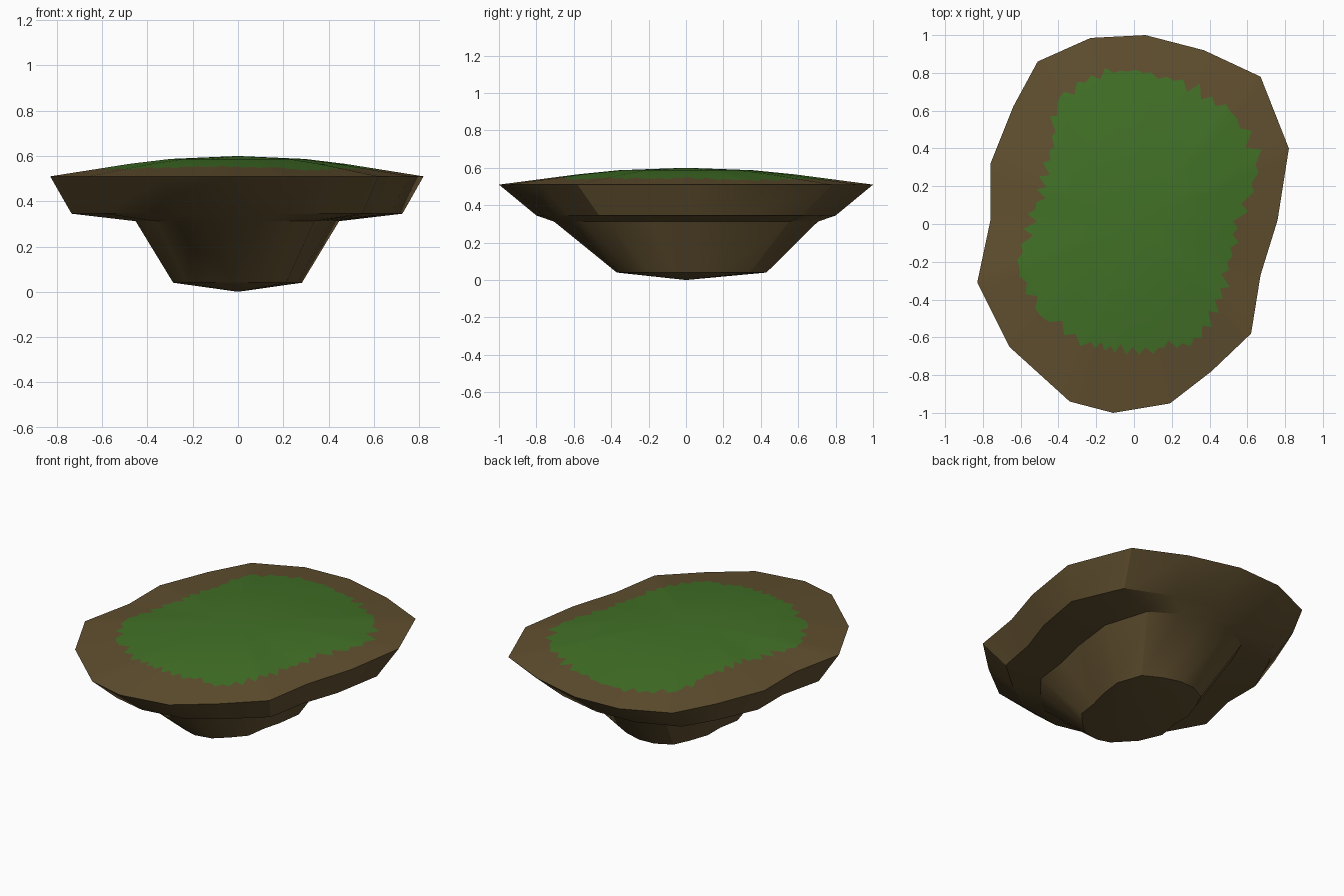
import bpy, bmesh, random
from mathutils import Vector

if "Cube" in bpy.data.objects:
    bpy.data.objects.remove(bpy.data.objects["Cube"])

random.seed(4)

# Irregular island outline: x, y, and how far the grass reaches along that spoke
RIM = [(0.06, 1.0, .81), (0.37, 0.92, .80), (0.67, 0.78, .77), (0.82, 0.40, .82),
       (0.76, 0.02, .73), (0.67, -0.27, .76), (0.62, -0.58, .73), (0.41, -0.78, .80),
       (0.19, -0.95, .69), (-0.11, -1.0, .68), (-0.34, -0.94, .68), (-0.66, -0.65, .75),
       (-0.83, -0.31, .74), (-0.76, 0.02, .71), (-0.76, 0.32, .63), (-0.64, 0.62, .68),
       (-0.51, 0.86, .78), (-0.23, 0.985, .82)]
RIM_Z = 0.51


def material(name, rgb):
    m = bpy.data.materials.new(name)
    m.diffuse_color = (*rgb, 1)
    m.use_nodes = True
    m.node_tree.nodes["Principled BSDF"].inputs["Base Color"].default_value = m.diffuse_color
    return m


soil = material("soil brown", (0.120, 0.080, 0.029))
grass = material("grass green", (0.054, 0.165, 0.020))


def lofted(name, rings, tip, mats, rule=None):
    """Skin a list of equal-length point rings and close the last with a tip."""
    bm = bmesh.new()
    vr = [[bm.verts.new(p) for p in ring] for ring in rings]
    end = bm.verts.new(tip)
    n = len(vr[0])
    for k in range(len(vr)):
        for i in range(n):
            j = (i + 1) % n
            if k + 1 < len(vr):
                f = bm.faces.new((vr[k][i], vr[k][j], vr[k + 1][j], vr[k + 1][i]))
            else:
                f = bm.faces.new((vr[k][i], vr[k][j], end))
            f.material_index = rule(k) if rule else 0
    bm.normal_update()
    up = 1 if tip[2] > RIM_Z else -1
    if sum(f.normal.z for f in bm.faces) * up < 0:
        bmesh.ops.reverse_faces(bm, faces=bm.faces[:])
    me = bpy.data.meshes.new(name)
    bm.to_mesh(me)
    bm.free()
    for m in mats:
        me.materials.append(m)
    ob = bpy.data.objects.new(name, me)
    bpy.context.collection.objects.link(ob)
    bpy.ops.object.select_all(action='DESELECT')
    ob.select_set(True)
    bpy.context.view_layer.objects.active = ob
    bpy.ops.object.shade_smooth_by_angle(angle=0.52)
    return ob


# Stepped underside: x scale, y scale, y shift, height
STEPS = [(1, 1, 0, RIM_Z), (.886, .80, 0, .345), (.545, .705, 0, .312), (.345, .40, .03, .04)]
lofted("earth_underside",
       [[(x * sx, y * sy + dy, z) for x, y, _ in RIM] for sx, sy, dy, z in STEPS],
       (0, 0, 0), [soil])

# Domed top with a ragged grass edge; outline split finely for the tufts
SPLIT = 6
DOME = [(0, .60), (.36, .587), (.58, .565), (1, RIM_Z)]


def height(t):
    for (t0, z0), (t1, z1) in zip(DOME, DOME[1:]):
        if t <= t1:
            return z0 + (z1 - z0) * (t - t0) / (t1 - t0)
    return RIM_Z


outer, edge = [], []
for i, a in enumerate(RIM):
    b = RIM[(i + 1) % len(RIM)]
    for s in range(SPLIT):
        p = Vector(a).lerp(Vector(b), s / SPLIT)
        outer.append((p.x, p.y))
        tuft = random.uniform(.0, .045) * (1 if s % 2 else -1)
        edge.append(p.z + tuft)


def top_ring(ts):
    return [(x * t, y * t, height(t)) for (x, y), t in zip(outer, ts)]


n = len(outer)
lofted("land_top", [top_ring([1] * n), top_ring(edge), top_ring([.58] * n), top_ring([.36] * n)],
       (0, 0, .60), [soil, grass], lambda k: 0 if k == 0 else 1)
